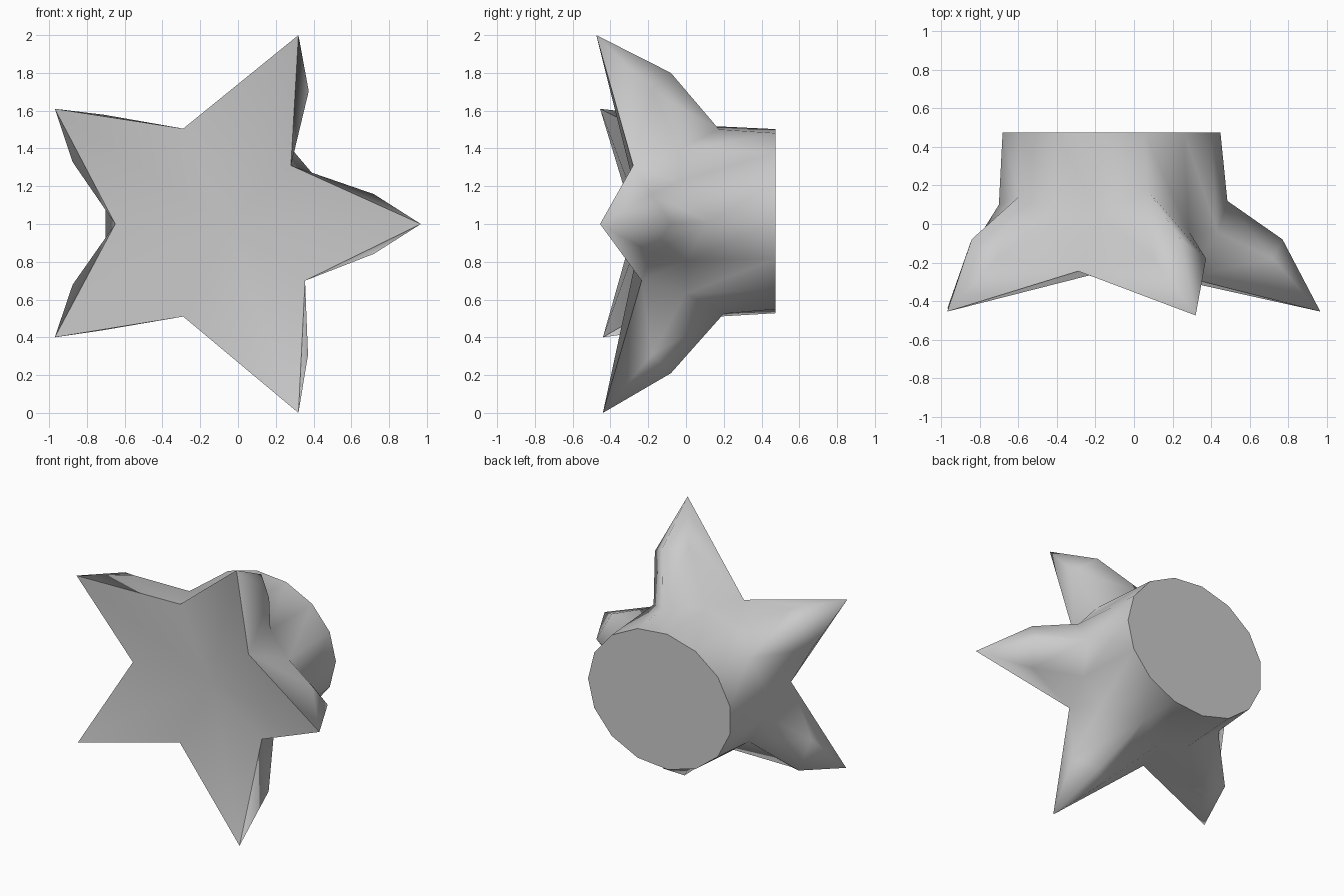
import bpy, bmesh, math
from mathutils import Vector

if "Cube" in bpy.data.objects:
    bpy.data.objects.remove(bpy.data.objects["Cube"])

# Star tips and the valleys that follow them, counter-clockwise seen from the front
TIPS = [(0.968, -0.455, 1.0), (0.32, -0.475, 2.0), (-0.97, -0.455, 1.61),
        (-0.97, -0.44, 0.40), (0.32, -0.44, 0.0)]
VALLEYS = [(0.28, -0.28, 1.31), (-0.29, -0.245, 1.505), (-0.65, -0.27, 1.0),
           (-0.29, -0.25, 0.51), (0.355, -0.235, 0.70)]
CENTRE = Vector((-0.067, 0, 1.0))
SIDES = 15

# Per arm: width of the clockwise and the counter-clockwise shoulder, shoulder and ridge reach
ARMS = [(0.158, 0.158, 0.76, 0.81), (0.158, 0.135, 0.76, 0.80), (0.12, 0.18, 0.785, 0.86),
        (0.18, 0.11, 0.785, 0.86), (0.125, 0.158, 0.75, 0.79)]
# Depth of the collar behind each ridge and behind each valley
RIDGE_Y = [0.12, 0.175, 0.14, 0.14, 0.20]
VALLEY_Y = [-0.04, 0.04, 0.10, 0.05, 0.0]

grey = bpy.data.materials.new("plain grey")
grey.diffuse_color = (0.6, 0.6, 0.6, 1)
grey.use_nodes = True
grey.node_tree.nodes["Principled BSDF"].inputs["Base Color"].default_value = grey.diffuse_color

bm = bmesh.new()


def ring(cx, cz, rx, rz, depth):
    """Fifteen-sided body ring, every third corner behind an arm ridge."""
    out = []
    for k in range(SIDES):
        a = 2 * math.pi * k / SIDES
        out.append(bm.verts.new((cx + rx * math.cos(a), depth(k), cz + rz * math.sin(a))))
    return out


def collar_depth(k):
    return RIDGE_Y[k // 3] if k % 3 == 0 else VALLEY_Y[k // 3]


tips = [bm.verts.new(p) for p in TIPS]
valleys = [bm.verts.new(p) for p in VALLEYS]
collar = ring(-0.115, 1.013, 0.60, 0.513, collar_depth)
rim = ring(-0.123, 1.015, 0.572, 0.49, lambda k: 0.475)

# Shoulder points half way down the back of each arm: right, ridge, left
shoulders = []
for p, (wide_r, wide_l, reach, reach_ridge) in zip(TIPS, ARMS):
    arm = Vector(p) - CENTRE
    arm.y = 0
    side = Vector((-arm.z, 0, arm.x)).normalized()
    shoulders.append([bm.verts.new(CENTRE + arm * f + side * s + Vector((0, y, 0)))
                      for f, s, y in ((reach, -wide_r, -0.18), (reach_ridge, 0, -0.08),
                                      (reach, wide_l, -0.18))])

# Front star face, with a straight ridge from the hollow centre to each tip
hub = bm.verts.new(CENTRE + Vector((0, -0.225, 0)))
for i in range(5):
    bm.faces.new((hub, valleys[i - 1], tips[i]))
    bm.faces.new((hub, tips[i], valleys[i]))

# Arms and the valleys between them
for i in range(5):
    j = (i + 1) % 5
    low, ridge, high = shoulders[i]
    c_low, c_ridge, c_high = (collar[(3 * i + d) % SIDES] for d in (-1, 0, 1))
    nxt, c_nxt = shoulders[j][0], collar[(3 * j - 1) % SIDES]
    v, tip = valleys[i], tips[i]
    for f in ((tip, low, ridge), (tip, ridge, high),
              (low, c_ridge, ridge), (low, c_low, c_ridge),
              (high, ridge, c_ridge), (high, c_ridge, c_high),
              (tip, high, v), (high, c_high, v), (v, c_high, c_nxt),
              (v, c_nxt, nxt), (v, nxt, tips[j])):
        bm.faces.new(f)

# Round body and back cap
for k in range(SIDES):
    n = (k + 1) % SIDES
    bm.faces.new((collar[k], collar[n], rim[n], rim[k]))
bm.faces.new(rim)
bmesh.ops.recalc_face_normals(bm, faces=bm.faces)

# Smooth all over, sharp only along the star outline and the back rim
outline, back = set(tips + valleys), set(rim)
for f in bm.faces:
    f.smooth = True
for e in bm.edges:
    ends = set(e.verts)
    e.smooth = not (ends <= outline or ends <= back)

mesh = bpy.data.meshes.new("star_plug")
bm.to_mesh(mesh)
bm.free()
mesh.materials.append(grey)
star = bpy.data.objects.new("star_plug", mesh)
bpy.context.collection.objects.link(star)
